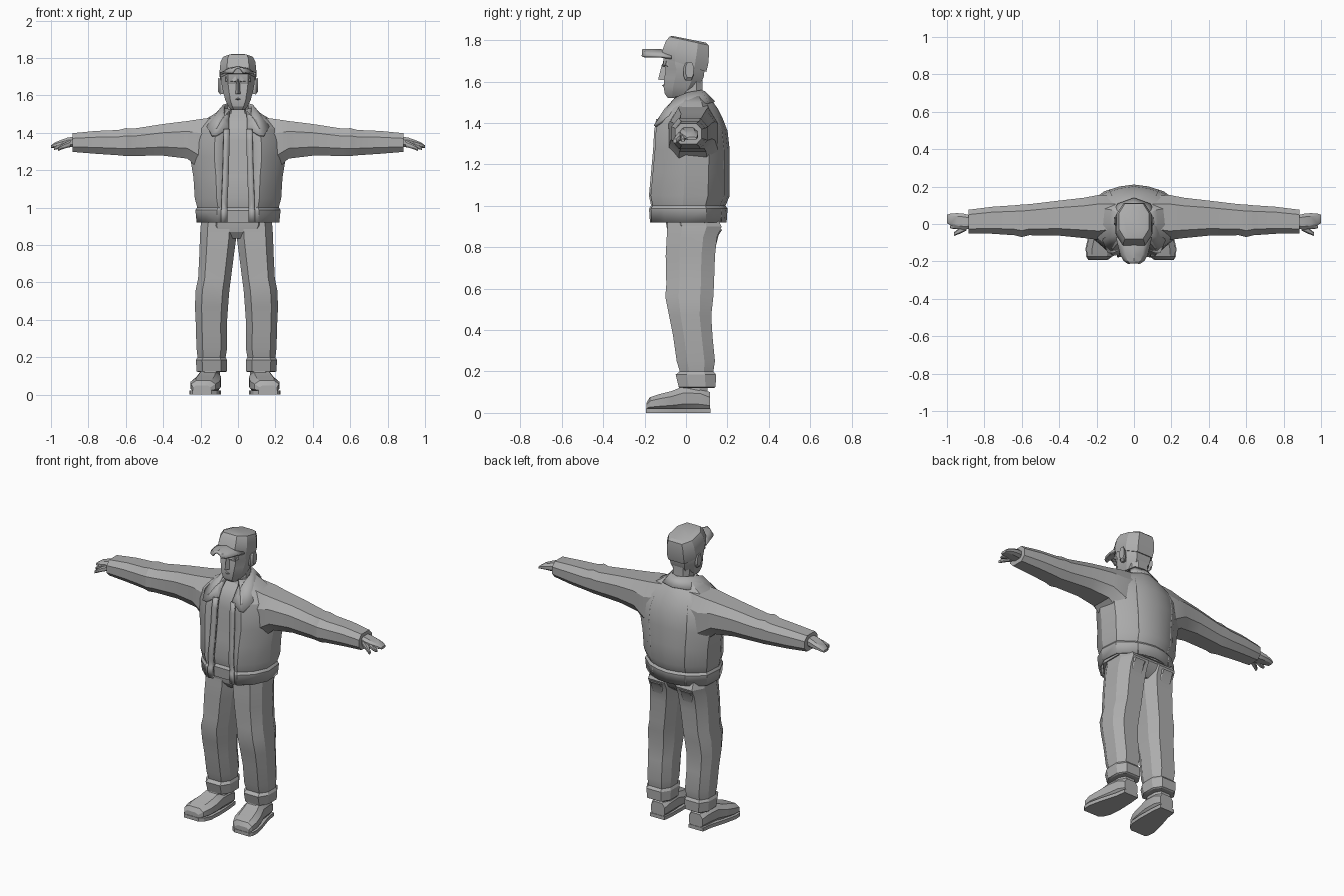
import bpy
import math

cloth = bpy.data.materials.new("plain grey")
cloth.diffuse_color = (0.42, 0.42, 0.42, 1)


def make(name, verts, faces, mirror=None, solid=0.0, angle=25):
    me = bpy.data.meshes.new(name)
    me.from_pydata(verts, [], faces)
    me.materials.append(cloth)
    ob = bpy.data.objects.new(name, me)
    bpy.context.collection.objects.link(ob)
    bpy.context.view_layer.objects.active = ob
    ob.select_set(True)
    bpy.ops.object.mode_set(mode='EDIT')
    bpy.ops.mesh.select_all(action='SELECT')
    bpy.ops.mesh.normals_make_consistent(inside=False)
    bpy.ops.object.mode_set(mode='OBJECT')
    bpy.ops.object.shade_smooth_by_angle(angle=math.radians(angle))
    ob.select_set(False)
    if mirror is not None:
        ob.location.x = mirror          # mirror plane sits on the object's origin
        m = ob.modifiers.new("mirror", 'MIRROR')
        m.merge_threshold = 0.002
    if solid:
        s = ob.modifiers.new("thickness", 'SOLIDIFY')
        s.thickness = solid
        s.offset = 0
    return ob


def loft(name, rings, closed=True, **kw):
    n = len(rings[0])
    verts = [p for r in rings for p in r]
    faces = [(i * n + j, i * n + (j + 1) % n, (i + 1) * n + (j + 1) % n, (i + 1) * n + j)
             for i in range(len(rings) - 1) for j in range(n if closed else n - 1)]
    if closed:
        faces += [tuple(range(n))[::-1], tuple(range(len(verts) - n, len(verts)))]
    return make(name, verts, faces, **kw)


OCT = [(1, .45), (.6, 1), (-.6, 1), (-1, .45), (-1, -.45), (-.6, -1), (.6, -1), (1, -.45)]


def octagon(a0, a1, b0, b1):
    return [((a0 + a1) / 2 + u * (a1 - a0) / 2, (b0 + b1) / 2 + v * (b1 - b0) / 2) for u, v in OCT]


def upright(z, x0, x1, y0, y1, tilt=0.0):
    return [(x, y, z + tilt * y) for x, y in octagon(x0, x1, y0, y1)]


def along_x(x, y0, y1, z0, z1):
    return [(x, y, z) for y, z in octagon(y0, y1, z0, z1)]


def along_y(y, x0, x1, z0, z1):
    return [(x, y, z) for x, z in octagon(x0, x1, z0, z1)]


# Open jacket: half outline from front edge round to centre back, per height
def half_outline(z, edge, w, yf, yb):
    mid = yf + (yb - yf) * .5
    return [(edge, yf + .01, z), (w * .5, yf, z), (w * .82, yf + (mid - yf) * .35, z),
            (w, mid - .03, z), (w * .96, mid + (yb - mid) * .45, z),
            (w * .62, yb - .035, z), (w * .3, yb - .01, z), (0, yb, z)]


body = [(.92, .062, .215, -.16, .19), (.985, .062, .222, -.165, .195), (1.0, .06, .212, -.155, .185),
        (1.05, .06, .225, -.165, .205), (1.16, .055, .232, -.155, .205), (1.27, .052, .25, -.145, .205),
        (1.36, .05, .245, -.14, .195), (1.42, .048, .225, -.13, .172), (1.465, .05, .175, -.10, .15),
        (1.495, .05, .125, -.07, .128), (1.525, .05, .085, -.045, .10)]
loft("jacket", [half_outline(*b) for b in body], closed=False, mirror=0, solid=.012)

# Shirt filling the jacket opening
loft("shirt", [upright(z, -w * .88, w * .88, yf + .025, yb - .02) for z, e, w, yf, yb in body])

# Turned-down collar with pointed lapel ends
collar = [[(0, .085, 1.55), (0, .135, 1.5)], [(.05, .07, 1.555), (.085, .105, 1.495)],
          [(.075, .01, 1.545), (.13, .01, 1.48)], [(.075, -.05, 1.52), (.165, -.085, 1.43)],
          [(.065, -.10, 1.46), (.14, -.15, 1.385)], [(.052, -.125, 1.42), (.115, -.15, 1.385)]]
loft("collar", collar, closed=False, mirror=0, solid=.014)

# Front placket edge strips
loft("jacket_front_edge", [[(e - .004, yf - .002, z), (e + .028, yf - .008, z)] for z, e, w, yf, yb in body[:8]],
     closed=False, mirror=0, solid=.012)

# Sleeves
loft("sleeve", [along_x(*r) for r in [
    (.10, -.07, .15, 1.22, 1.485), (.19, -.085, .155, 1.19, 1.475), (.27, -.075, .14, 1.262, 1.463),
    (.40, -.062, .125, 1.278, 1.447), (.56, -.06, .106, 1.277, 1.422), (.60, -.07, .104, 1.276, 1.425),
    (.64, -.06, .10, 1.28, 1.415), (.76, -.052, .092, 1.288, 1.41), (.885, -.052, .076, 1.298, 1.398)]],
    mirror=0)

# Hands: palm with fingers, a split finger and a thumb
loft("hand", [along_x(*r) for r in [
    (.87, -.025, .045, 1.325, 1.38), (.91, -.03, .055, 1.322, 1.375), (.945, -.025, .058, 1.322, 1.362),
    (.98, -.008, .056, 1.32, 1.348), (1.0, .005, .05, 1.318, 1.333)]], mirror=0)
loft("thumb", [along_x(*r) for r in [
    (.895, -.035, .0, 1.325, 1.36), (.93, -.052, -.018, 1.315, 1.345), (.963, -.064, -.045, 1.303, 1.322)]],
    mirror=0)
loft("forefinger", [along_x(*r) for r in [
    (.935, -.028, .005, 1.325, 1.355), (.965, -.027, -.003, 1.312, 1.338), (.985, -.022, -.008, 1.308, 1.322)]],
    mirror=0)

# Trousers: hip block and two legs with folded cuffs
loft("trouser_seat", [upright(*r) for r in [
    (.835, -.10, .09, -.06, .10), (.87, -.17, .16, -.088, .145), (.905, -.188, .183, -.095, .165),
    (.96, -.18, .18, -.10, .15)]])
loft("trouser_leg", [upright(*r) for r in [
    (.12, .06, .205, -.005, .135), (.125, .052, .213, -.035, .143), (.185, .05, .217, -.05, .145),
    (.20, .058, .208, -.03, .132), (.25, .05, .214, -.045, .14), (.37, .052, .217, -.062, .128),
    (.47, .045, .222, -.082, .122), (.56, .038, .218, -.10, .132), (.62, .03, .205, -.095, .135),
    (.76, .012, .198, -.098, .14), (.85, .0, .195, -.093, .15), (.90, .0, .192, -.09, .172),
    (.94, .0, .185, -.09, .15)]], mirror=-.008)

# Back pocket flaps
loft("back_pocket", [upright(*r) for r in [
    (.80, .06, .15, .10, .143), (.86, .05, .16, .10, .158), (.885, .05, .16, .10, .175)]], mirror=-.008)

# Shoes: ankle, upper and sole
loft("shoe_ankle", [upright(*r) for r in [
    (.05, .085, .185, -.05, .105), (.11, .08, .185, -.04, .105), (.17, .085, .185, -.01, .105)]], mirror=-.016)
loft("shoe_upper", [along_y(*r) for r in [
    (.115, .085, .18, .01, .10), (.07, .075, .195, .01, .125), (-.01, .075, .205, .01, .13),
    (-.07, .078, .225, .01, .105), (-.13, .085, .238, .01, .09), (-.175, .105, .235, .01, .075),
    (-.19, .13, .225, .012, .05)]], mirror=-.016)
sole = [(.118, .085, .185), (.05, .078, .195), (-.05, .075, .225), (-.13, .08, .243), (-.175, .10, .24),
        (-.193, .125, .228)]
loft("shoe_sole", [[(a, y, 0), (b, y, 0), (b, y, .022), (a, y, .022)] for y, a, b in sole], mirror=-.016)

# Neck and head
loft("neck", [upright(*r) for r in [
    (1.46, -.07, .07, -.06, .09), (1.53, -.056, .056, -.03, .08), (1.62, -.06, .06, -.03, .08)]])
loft("head", [upright(*r) for r in [
    (1.522, -.035, .035, -.088, -.02), (1.54, -.05, .05, -.102, .03), (1.575, -.068, .068, -.108, .06),
    (1.62, -.08, .08, -.104, .085), (1.66, -.088, .088, -.098, .09), (1.685, -.09, .09, -.108, .092),
    (1.74, -.09, .09, -.108, .09)]])

# Nose, mouth and eye sockets
make("nose", [(-.02, -.09, 1.605), (.02, -.09, 1.605), (0, -.135, 1.61), (-.009, -.09, 1.69),
              (.009, -.09, 1.69), (0, -.116, 1.685)],
     [(0, 1, 2), (0, 2, 5, 3), (2, 1, 4, 5), (3, 5, 4), (0, 3, 4, 1)])
make("lips", [(-.028, -.10, 1.58), (.028, -.10, 1.58), (0, -.10, 1.57), (0, -.10, 1.592), (0, -.117, 1.581)],
     [(0, 2, 4), (2, 1, 4), (1, 3, 4), (3, 0, 4), (0, 3, 1, 2)])
make("brow", [(.012, -.115, 1.675), (.068, -.098, 1.678), (.068, -.094, 1.70), (.012, -.11, 1.70),
              (.012, -.09, 1.67), (.068, -.075, 1.67)],
     [(0, 1, 2, 3), (0, 4, 5, 1), (1, 5, 2), (0, 3, 4), (3, 2, 5, 4)], mirror=0)
loft("ear", [along_x(*r) for r in [
    (.075, -.01, .025, 1.61, 1.675), (.095, -.012, .035, 1.605, 1.69), (.106, -.002, .037, 1.62, 1.692)]],
    mirror=0)

# Cap crown sloping down to the back
loft("cap_crown", [upright(*r) for r in [
    (1.68, -.092, .092, -.112, .098, -.33), (1.715, -.098, .098, -.115, .107, -.3),
    (1.77, -.093, .093, -.098, .112, -.25), (1.80, -.08, .08, -.08, .11, -.22),
    (1.808, -.055, .055, -.066, .095, -.2)]])

# Cap brim, arched across its width
brim = [(-.07, .094, 1.73), (-.12, .082, 1.737), (-.165, .07, 1.738), (-.195, .052, 1.737), (-.21, .028, 1.737)]
loft("cap_brim", [[(w * t, y, z + .014 - .03 * t * t) for t in (-1, -.6, 0, .6, 1)] for y, w, z in brim],
     closed=False, solid=.012)
